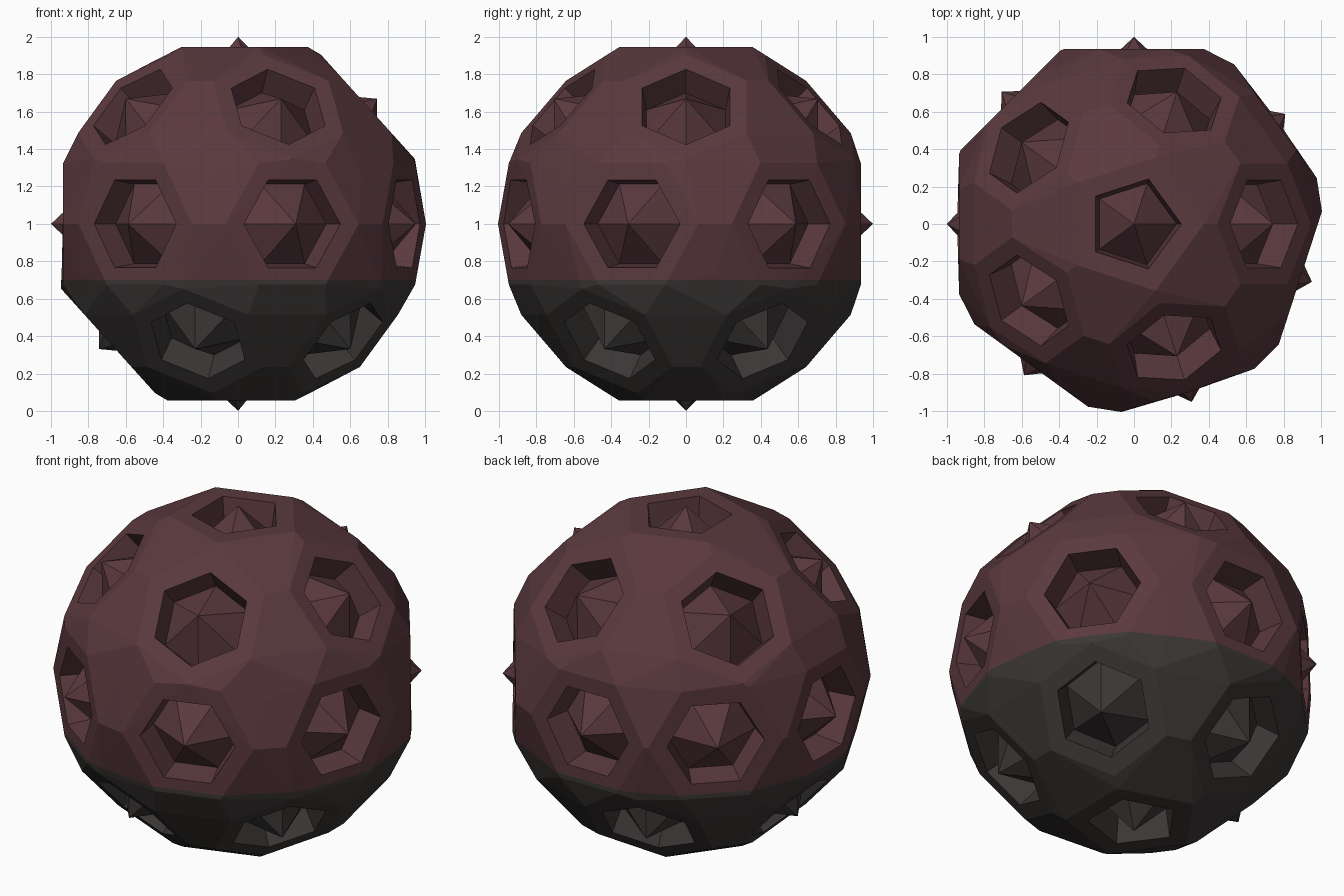
import bpy, bmesh, math
from mathutils import Vector, Matrix

if "Cube" in bpy.data.objects:
    bpy.data.objects.remove(bpy.data.objects["Cube"])

CENTRE = Vector((0, 0, 1))
FLOOR = 0.775


def material(name, rgb):
    m = bpy.data.materials.new(name)
    m.diffuse_color = (*rgb, 1)
    m.use_nodes = True
    m.node_tree.nodes["Principled BSDF"].inputs["Base Color"].default_value = m.diffuse_color
    return m


maroon = material("dark maroon", (0.103, 0.041, 0.048))
black = material("soft black", (0.043, 0.038, 0.036))


def make_object(name, bm):
    bmesh.ops.recalc_face_normals(bm, faces=bm.faces)
    me = bpy.data.meshes.new(name)
    bm.to_mesh(me)
    bm.free()
    ob = bpy.data.objects.new(name, me)
    bpy.context.collection.objects.link(ob)
    return ob


def frame(theta, azimuth, along_meridian):
    """Local z points outward; local x points to the first corner."""
    t, a = math.radians(theta), math.radians(azimuth)
    d = Vector((math.sin(t) * math.cos(a), math.sin(t) * math.sin(a), math.cos(t)))
    if along_meridian:
        x = Vector((math.cos(t) * math.cos(a), math.cos(t) * math.sin(a), -math.sin(t)))
    else:
        x = Vector((-math.sin(a), math.cos(a), 0))
    y = d.cross(x)
    m = Matrix((x, y, d)).transposed().to_4x4()
    m.translation = CENTRE
    return m


def ring(bm, m, n, r, h):
    return [bm.verts.new(m @ Vector((r * math.cos(2 * math.pi * i / n),
                                     r * math.sin(2 * math.pi * i / n), h)))
            for i in range(n)]


# layout of the sockets: poles, two rings of five, and seven round the equator
sockets = [(frame(0, 0, True), 5), (frame(180, 0, True), 5)]
for k in range(5):
    sockets.append((frame(48, 72 * k, True), 6))
    sockets.append((frame(132, 180 + 72 * k, True), 6))
for az in (135, 90, 36, -18, -72, -126, -180):
    sockets.append((frame(90, az, False), 6))

# faceted ball: hull of flat socket rims and the sphere points in the gaps
bm = bmesh.new()
bmesh.ops.create_icosphere(bm, subdivisions=3, radius=0.98,
                           matrix=Matrix.Translation(CENTRE))
axes = [m.col[2].to_3d() for m, n in sockets]
near = [v for v in bm.verts
        if min((v.co - CENTRE).angle(a) for a in axes) < math.radians(24)]
bmesh.ops.delete(bm, geom=near, context='VERTS')
for m, n in sockets:
    ring(bm, m, n, 0.375, 0.945 if n == 5 else 0.935)
hull = bmesh.ops.convex_hull(bm, input=bm.verts[:])
hull_faces = {g for g in hull["geom"] if isinstance(g, bmesh.types.BMFace)}
bmesh.ops.delete(bm, geom=[f for f in bm.faces if f not in hull_faces], context='FACES')
bmesh.ops.delete(bm, geom=[v for v in bm.verts if not v.link_faces], context='VERTS')
ball = make_object("socketed_ball", bm)

# sunken tapered sockets
bm = bmesh.new()
for m, n in sockets:
    s = 0.93 if n == 5 else 1.0
    a = ring(bm, m, n, 0.305 * s, 1.15)
    b = ring(bm, m, n, 0.245 * s, FLOOR)
    bm.faces.new(a)
    bm.faces.new(b[::-1])
    for i in range(n):
        bm.faces.new((a[i - 1], b[i - 1], b[i], a[i]))
cutter = make_object("socket_cutter", bm)
mod = ball.modifiers.new("sockets", 'BOOLEAN')
mod.operation = 'DIFFERENCE'
mod.solver = 'EXACT'
mod.object = cutter
bpy.context.view_layer.objects.active = ball
bpy.ops.object.modifier_apply(modifier=mod.name)
bpy.data.objects.remove(cutter)

ball.data.materials.clear()
ball.data.materials.append(maroon)
ball.data.materials.append(black)

# replace each socket floor by a pyramid that just breaks the surface
bm = bmesh.new()
bm.from_mesh(ball.data)
inverse = [m.inverted() for m, n in sockets]
floors = [f for f in bm.faces
          if any(all((q := i @ v.co).xy.length < 0.26 and abs(q.z - FLOOR) < 0.005
                     for v in f.verts) for i in inverse)]
bmesh.ops.delete(bm, geom=floors, context='FACES')
for m, n in sockets:
    base = ring(bm, m, n, 0.245 * (0.93 if n == 5 else 1.0), FLOOR)
    tip = bm.verts.new(m @ Vector((0, 0, 1)))
    for i in range(n):
        bm.faces.new((base[i - 1], base[i], tip))
bmesh.ops.remove_doubles(bm, verts=bm.verts, dist=0.001)

# two-tone colouring split at a level line
bmesh.ops.triangulate(bm, faces=bm.faces)
bmesh.ops.bisect_plane(bm, geom=bm.verts[:] + bm.edges[:] + bm.faces[:],
                       plane_co=(0, 0, 0.70), plane_no=(0, 0, 1))
for f in bm.faces:
    f.smooth = False
    f.material_index = 0 if f.calc_center_median().z > 0.70 else 1
bm.to_mesh(ball.data)
bm.free()
